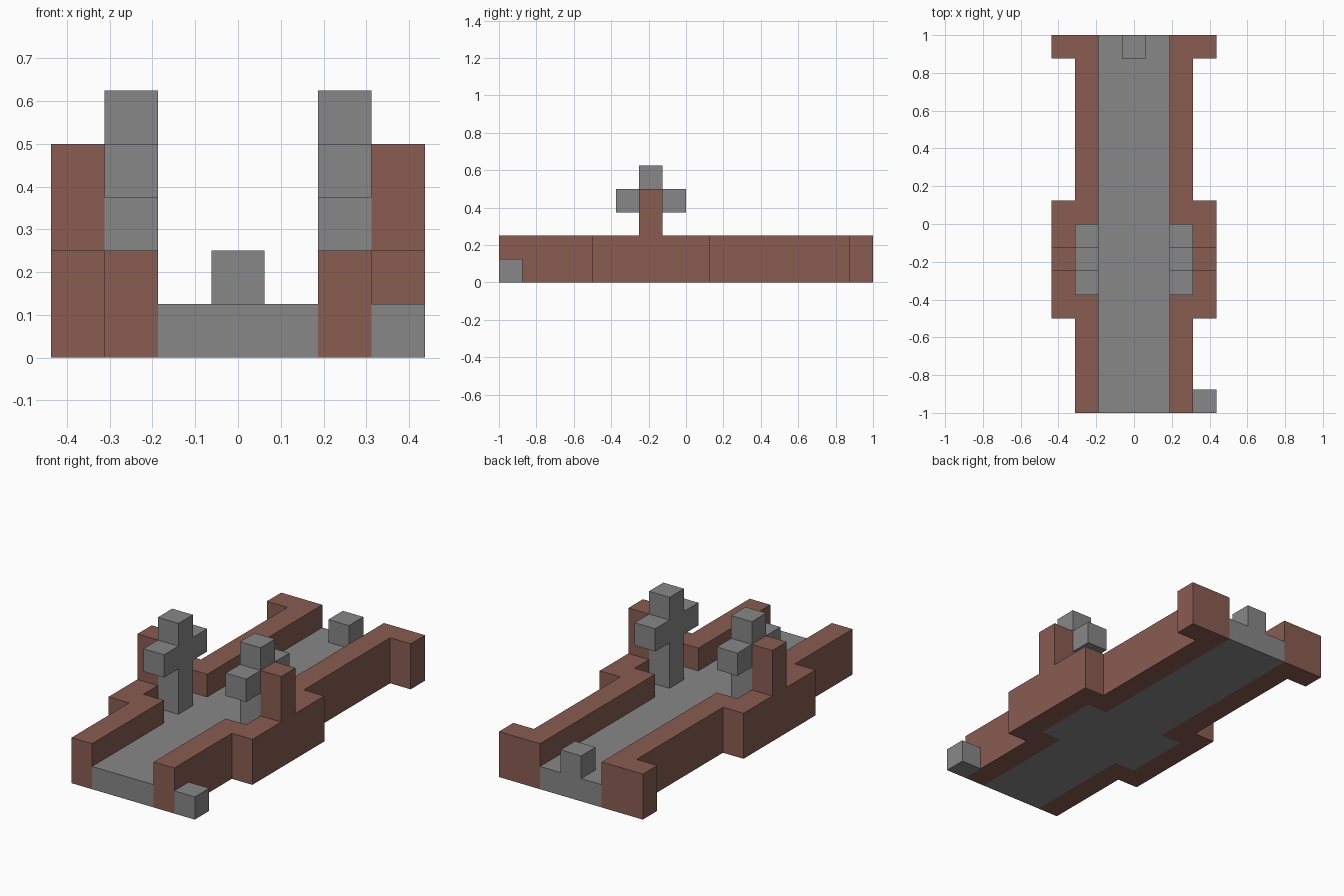
import bpy
import bmesh
from mathutils import Vector

U = 0.125  # one block

cube = bpy.data.objects.get("Cube")
if cube:
    bpy.data.objects.remove(cube, do_unlink=True)


def make_material(name, rgb):
    mat = bpy.data.materials.new(name)
    mat.use_nodes = True
    mat.diffuse_color = (*rgb, 1)
    mat.node_tree.nodes["Principled BSDF"].inputs["Base Color"].default_value = (*rgb, 1)
    return mat


STONE = make_material("grey stone", (0.242, 0.242, 0.242))
BRICK = make_material("brown brick", (0.247, 0.107, 0.083))


def prism(name, outline, axis, low, high, mat, mirrored=False):
    """Extrude an outline, given in blocks, along x or z between two levels."""
    bm = bmesh.new()
    if axis == "z":
        points = [Vector((a, b, low)) for a, b in outline]
        push = Vector((0, 0, high - low))
    else:
        points = [Vector((low, a, b)) for a, b in outline]
        push = Vector((high - low, 0, 0))
    face = bm.faces.new([bm.verts.new(p * U) for p in points])
    grown = bmesh.ops.extrude_face_region(bm, geom=[face])
    moved = [v for v in grown["geom"] if isinstance(v, bmesh.types.BMVert)]
    bmesh.ops.translate(bm, vec=push * U, verts=moved)
    bmesh.ops.recalc_face_normals(bm, faces=bm.faces)
    mesh = bpy.data.meshes.new(name)
    bm.to_mesh(mesh)
    bm.free()
    mesh.materials.append(mat)
    obj = bpy.data.objects.new(name, mesh)
    bpy.context.collection.objects.link(obj)
    if mirrored:
        obj.modifiers.new("both sides", "MIRROR").use_axis[0] = True
    return obj


def rect(a0, a1, b0, b1):
    return [(a0, b0), (a1, b0), (a1, b1), (a0, b1)]


# Floor slab, widened into the two side bays
half_floor = [(1.5, -8), (1.5, -3), (2.5, -3), (2.5, 0), (1.5, 0), (1.5, 8)]
floor = half_floor + [(-x, y) for x, y in reversed(half_floor)]
prism("floor", floor, "z", 0, 1, STONE)

# Side walls, stepping out around the bays and at the back corners
wall = [(1.5, -8), (2.5, -8), (2.5, -4), (3.5, -4), (3.5, 1), (2.5, 1),
        (2.5, 7), (3.5, 7), (3.5, 8), (1.5, 8), (1.5, 0), (2.5, 0),
        (2.5, -3), (1.5, -3)]
prism("side_walls", wall, "z", 0, 2, BRICK, mirrored=True)

# Brick posts standing on the bay walls
prism("wall_posts", rect(2.5, 3.5, -2, -1), "z", 2, 4, BRICK, mirrored=True)

# Stone crosses standing in the bays
cross = [(-2, 1), (-1, 1), (-1, 3), (0, 3), (0, 4), (-1, 4),
         (-1, 5), (-2, 5), (-2, 4), (-3, 4), (-3, 3), (-2, 3)]
prism("stone_crosses", cross, "x", 1.5, 2.5, STONE, mirrored=True)

# Single stone blocks at the back and at the front left corner
prism("back_block", rect(-0.5, 0.5, 7, 8), "z", 1, 2, STONE)
prism("front_corner_block", rect(2.5, 3.5, -8, -7), "z", 0, 1, STONE)
